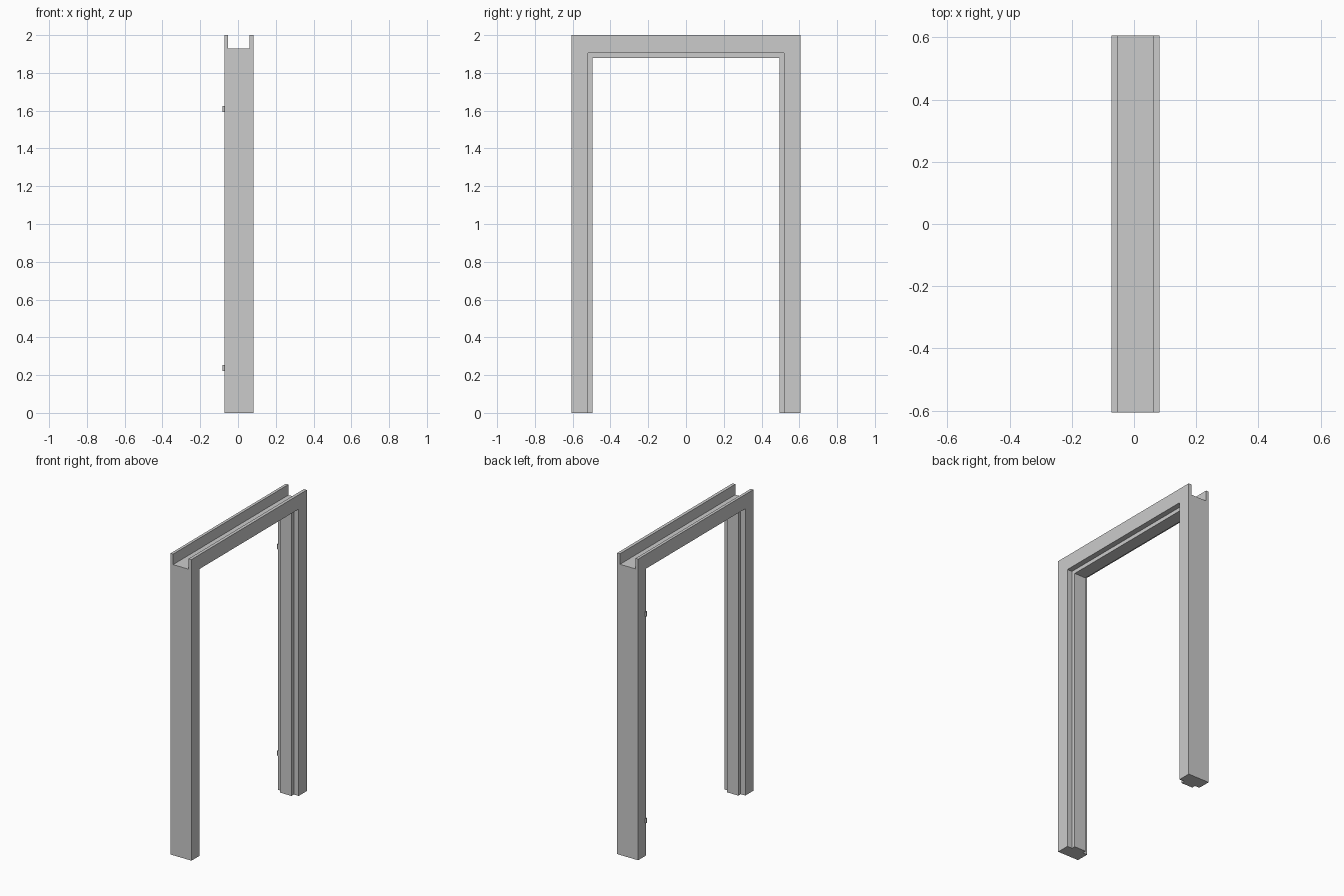
import bpy, bmesh, math

if "Cube" in bpy.data.objects:
    bpy.data.objects.remove(bpy.data.objects["Cube"])

X0, X1 = -0.072, 0.082        # frame depth
W, H = 0.605, 2.0             # outer half width and height


def add_object(name, bm):
    mesh = bpy.data.meshes.new(name)
    bm.to_mesh(mesh)
    bm.free()
    obj = bpy.data.objects.new(name, mesh)
    bpy.context.collection.objects.link(obj)
    return obj


# Door frame: rebated profile (x, half width, head height) swept in a mitred U
profile = [(X0, W, H), (X0, 0.52, 1.905), (-0.038, 0.52, 1.905),
           (-0.038, 0.495, 1.88), (0.046, 0.495, 1.88), (0.046, 0.52, 1.905),
           (X1, 0.52, 1.905), (X1, W, H)]
bm = bmesh.new()
stations = [(-1, 0), (-1, 1), (1, 1), (1, 0)]
loops = [[bm.verts.new((x, side * y, top * z)) for x, y, z in profile]
         for side, top in stations]
n = len(profile)
for a, b in zip(loops, loops[1:]):
    for i in range(n):
        j = (i + 1) % n
        bm.faces.new((a[i], a[j], b[j], b[i]))
bm.faces.new(loops[0])
bm.faces.new(loops[-1])
bmesh.ops.recalc_face_normals(bm, faces=bm.faces)
frame = add_object("door_frame", bm)

# Channel along the top of the head
bm = bmesh.new()
bmesh.ops.create_cube(bm, size=1)
for v in bm.verts:
    v.co.x = 0.061 if v.co.x > 0 else -0.053
    v.co.y *= 1.5
    v.co.z = 2.1 if v.co.z > 0 else 1.93
cutter = add_object("channel_cutter", bm)
cutter.hide_render = True
mod = frame.modifiers.new("top_channel", 'BOOLEAN')
mod.operation = 'DIFFERENCE'
mod.solver = 'EXACT'
mod.object = cutter
bpy.context.view_layer.objects.active = frame
frame.select_set(True)
bpy.ops.object.modifier_apply(modifier=mod.name)
bpy.data.objects.remove(cutter)

# Hinge barrels: short open tubes on the front edge of one jamb
for name, z in (("lower_hinge", 0.238), ("upper_hinge", 1.61)):
    bm = bmesh.new()
    bmesh.ops.create_cone(bm, cap_ends=False, segments=16,
                          radius1=0.006, radius2=0.006, depth=0.032)
    hinge = add_object(name, bm)
    hinge.location = (-0.077, 0.531, z)
    for p in hinge.data.polygons:
        p.use_smooth = True
